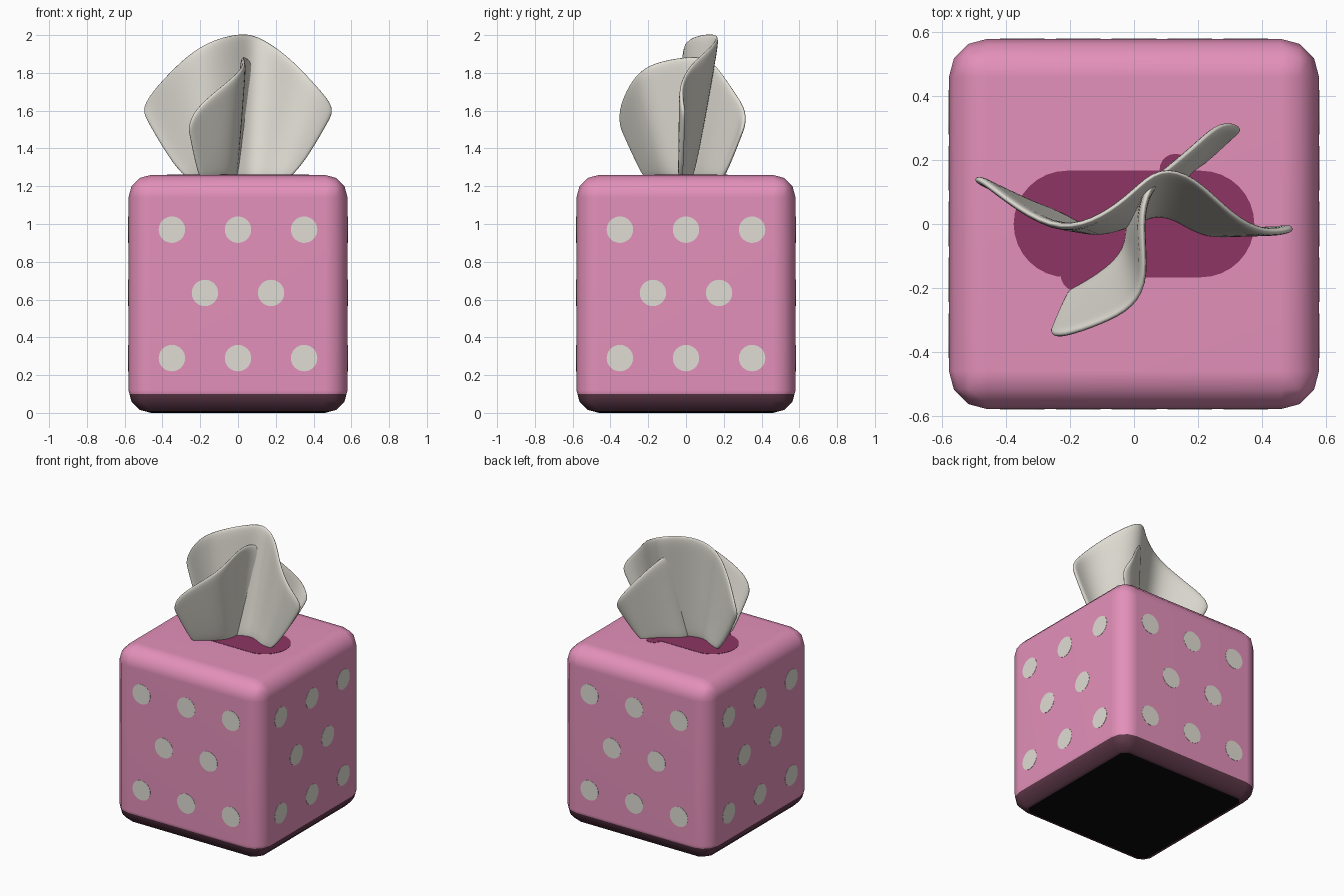
import bpy, bmesh, math
from mathutils import Matrix

if "Cube" in bpy.data.objects:
    bpy.data.objects.remove(bpy.data.objects["Cube"], do_unlink=True)


def material(name, color):
    mat = bpy.data.materials.new(name)
    mat.use_nodes = True
    mat.diffuse_color = color
    mat.node_tree.nodes["Principled BSDF"].inputs["Base Color"].default_value = color
    return mat


pink = material("pink", (0.77, 0.28, 0.49, 1))
cream = material("cream", (0.74, 0.72, 0.65, 1))
plum = material("plum", (0.27, 0.036, 0.125, 1))
dark_mauve = material("dark mauve", (0.12, 0.043, 0.07, 1))
black = material("black", (0.003, 0.003, 0.003, 1))


def add_object(name, bm, mats, smooth=False):
    bmesh.ops.recalc_face_normals(bm, faces=bm.faces)
    mesh = bpy.data.meshes.new(name)
    bm.to_mesh(mesh)
    bm.free()
    for mat in mats:
        mesh.materials.append(mat)
    if smooth:
        mesh.shade_smooth()
    obj = bpy.data.objects.new(name, mesh)
    bpy.context.collection.objects.link(obj)
    return obj


# Box with rounded edges
half, height = 0.58, 1.26
bm = bmesh.new()
bmesh.ops.create_cube(bm, size=1, matrix=Matrix.Translation((0, 0, height / 2))
                      @ Matrix.Diagonal((2 * half, 2 * half, height, 1)))
bmesh.ops.bevel(bm, geom=bm.edges[:], offset=0.12, segments=3, profile=0.5,
                affect='EDGES')

# Dark lower rim and black underside, cut at fixed heights
rim_top, base_top = 0.1, 0.01
for z in (rim_top, base_top):
    bmesh.ops.bisect_plane(bm, geom=bm.verts[:] + bm.edges[:] + bm.faces[:],
                           plane_co=(0, 0, z), plane_no=(0, 0, 1))
for face in bm.faces:
    z = face.calc_center_median().z
    face.material_index = 2 if z < base_top else 1 if z < rim_top else 0
box = add_object("box", bm, (pink, dark_mauve, black), smooth=True)
box.modifiers.new("even_normals", 'WEIGHTED_NORMAL')

# Polka dots: rows of three, two and three on every side
rows = [(0.97, (-0.35, 0, 0.35)), (0.635, (-0.175, 0.175)), (0.29, (-0.35, 0, 0.35))]
for side, name in enumerate(("front", "left", "back", "right")):
    bm = bmesh.new()
    turn = Matrix.Rotation(side * math.pi / 2, 4, 'Z')
    for z, xs in rows:
        for x in xs:
            place = Matrix.Translation((x, -half, z)) @ Matrix.Rotation(math.pi / 2, 4, 'X')
            bmesh.ops.create_cone(bm, cap_ends=True, segments=32, radius1=0.07,
                                  radius2=0.07, depth=0.003, matrix=turn @ place)
    add_object(name + "_dots", bm, [cream])

# Opening on top: a stadium-shaped plate
bm = bmesh.new()
outline = []
for i in range(34):
    angle = math.pi * (i if i < 17 else i - 1) / 16 - math.pi / 2
    center = 0.21 if i < 17 else -0.21
    outline.append(bm.verts.new((center + 0.167 * math.cos(angle),
                                 0.167 * math.sin(angle), height - 0.002)))
plate = bm.faces.new(outline)
top = bmesh.ops.extrude_face_region(bm, geom=[plate])["geom"]
bmesh.ops.translate(bm, vec=(0, 0, 0.004),
                    verts=[g for g in top if isinstance(g, bmesh.types.BMVert)])
# Small bulges where the cross sheet crosses the edge of the opening
for x, y in ((0.13, 0.17), (-0.18, -0.16)):
    bmesh.ops.create_cone(bm, cap_ends=True, segments=20, radius1=0.05, radius2=0.05,
                          depth=0.003, matrix=Matrix.Translation((x, y, height)))
add_object("opening", bm, [plum])


# Tissue sheets: lofted from a base line up to a wavy rim
def tissue(name, columns, steps=6):
    bm = bmesh.new()
    grid = []
    for bx, by, tx, ty, tz in columns:
        column = []
        for s in range(steps + 1):
            v = s / steps
            column.append(bm.verts.new((bx + (tx - bx) * v ** 0.8,
                                        by + (ty - by) * v ** 0.9,
                                        height - 0.02 + (tz - height + 0.02) * v)))
        grid.append(column)
    for a, b in zip(grid, grid[1:]):
        for s in range(steps):
            bm.faces.new((a[s], b[s], b[s + 1], a[s + 1]))
    sheet = add_object(name, bm, [cream], smooth=True)
    thick = sheet.modifiers.new("thickness", 'SOLIDIFY')
    thick.thickness, thick.offset = 0.026, 0
    soft = sheet.modifiers.new("soften", 'SUBSURF')
    soft.levels = soft.render_levels = 2


# Columns hold base x, base y, rim x, rim y, rim z
tissue("wide_tissue_sheet", [
    (-0.27, 0.04, -0.505, 0.14, 1.59),
    (-0.24, 0.03, -0.49, 0.15, 1.66),
    (-0.19, 0.01, -0.37, 0.05, 1.80),
    (-0.13, -0.03, -0.23, -0.025, 1.93),
    (-0.06, -0.02, -0.10, 0.02, 1.99),
    (0.00, 0.00, 0.00, 0.10, 2.01),
    (0.06, 0.03, 0.08, 0.18, 2.01),
    (0.12, 0.02, 0.19, 0.15, 1.95),
    (0.17, -0.01, 0.31, 0.02, 1.85),
    (0.22, -0.03, 0.41, -0.03, 1.74),
    (0.25, -0.03, 0.49, -0.02, 1.65),
    (0.27, -0.03, 0.505, -0.01, 1.59)])
tissue("cross_tissue_sheet", [
    (-0.20, -0.21, -0.265, -0.345, 1.51),
    (-0.18, -0.20, -0.23, -0.355, 1.61),
    (-0.13, -0.17, -0.10, -0.31, 1.72),
    (-0.06, -0.12, 0.00, -0.26, 1.80),
    (-0.02, -0.06, 0.04, -0.17, 1.86),
    (-0.02, 0.00, 0.02, 0.00, 1.89),
    (0.01, 0.05, 0.04, 0.12, 1.89),
    (0.09, 0.09, 0.13, 0.19, 1.80),
    (0.15, 0.14, 0.20, 0.25, 1.71),
    (0.19, 0.18, 0.28, 0.325, 1.60),
    (0.21, 0.19, 0.345, 0.30, 1.50)])
